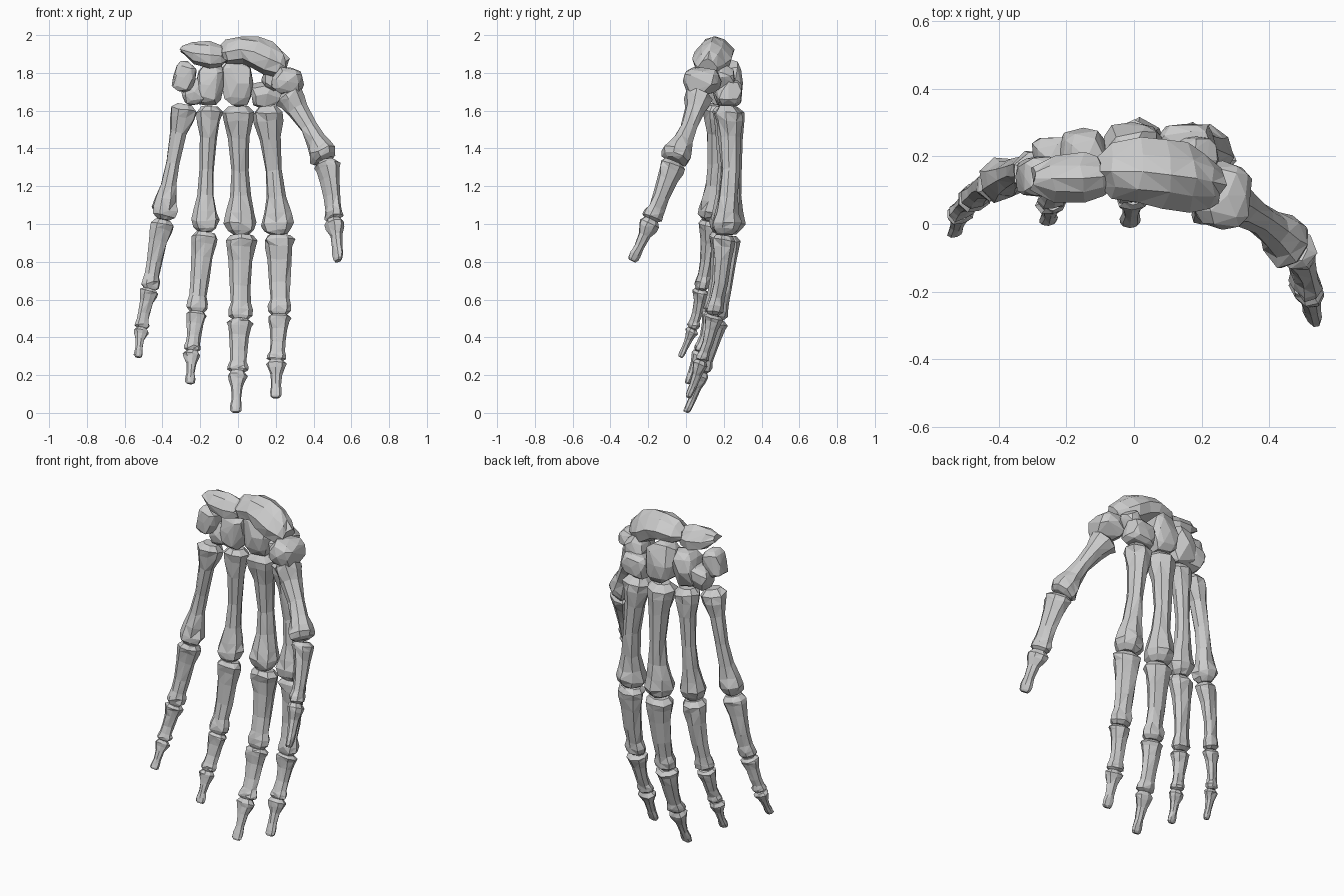
import bpy, bmesh, math, random
from mathutils import Vector, Matrix

if "Cube" in bpy.data.objects:
    bpy.data.objects.remove(bpy.data.objects["Cube"])

random.seed(4)
SIDES = 8


def finish(bm, name):
    bmesh.ops.recalc_face_normals(bm, faces=bm.faces[:])
    me = bpy.data.meshes.new(name)
    bm.to_mesh(me)
    bm.free()
    ob = bpy.data.objects.new(name, me)
    bpy.context.collection.objects.link(ob)
    return ob


def loft(rings, name):
    """Skin a list of point rings, alternate the facet diagonals, cap both ends."""
    bm = bmesh.new()
    vs = [[bm.verts.new(p) for p in ring] for ring in rings]
    for r0, r1 in zip(vs, vs[1:]):
        for i in range(len(r0)):
            j = (i + 1) % len(r0)
            if random.random() < .5:
                bm.faces.new((r0[i], r0[j], r1[j]))
                bm.faces.new((r0[i], r1[j], r1[i]))
            else:
                bm.faces.new((r0[i], r0[j], r1[i]))
                bm.faces.new((r0[j], r1[j], r1[i]))
    bm.faces.new(vs[0])
    bm.faces.new(vs[-1])
    return finish(bm, name)


# Long bone profiles: position, half width, half depth, palm groove depth
METACARPAL = [(-.01, .6, .55, 0), (.04, 1, 1, .1), (.11, .9, .95, .15), (.24, .64, .72, 0),
              (.5, .52, .6, 0), (.7, .62, .66, 0), (.83, .9, .82, 0),
              (.91, 1.02, 1.05, .2), (.965, .85, .92, .25), (1, .5, .55, .1)]
PHALANX = [(-.01, .7, .65, 0), (.05, 1, 1, .15), (.13, .92, .9, .2), (.3, .77, .7, .1),
           (.6, .66, .58, .1), (.8, .64, .56, 0), (.89, .78, .68, .1),
           (.965, .78, .72, .35), (1.01, .5, .45, .3)]
DISTAL = [(-.03, .7, .7, 0), (.07, 1.05, 1, .1), (.18, .92, .85, .1), (.36, .6, .62, 0),
          (.65, .5, .5, 0), (.84, .62, .48, .1), (.95, .58, .42, .1), (1, .4, .3, 0)]


def long_bone(name, a, b, hw, hd, angle, profile, bow):
    axis = (b - a).normalized()
    w = Vector((math.cos(angle), math.sin(angle), 0))
    w = (w - axis * w.dot(axis)).normalized()
    dorsal = w.cross(axis)
    length = (b - a).length
    rings = []
    for t, rw, rd, groove in profile:
        c = a.lerp(b, t) + dorsal * math.sin(math.pi * t) * bow * length
        ring = []
        for i in range(SIDES):
            th = 2 * math.pi * i / SIDES
            k = random.uniform(.92, 1.1)
            if i == 6:
                k *= 1 - groove
            slide = axis * length * random.uniform(-.012, .012) * (.02 < t < .97)
            ring.append(c + slide + w * math.cos(th) * hw * rw * k + dorsal * math.sin(th) * hd * rd * k)
        rings.append(ring)
    return loft(rings, name)


# Each digit: joint points from wrist to tip, half width per bone, turn about z
DIGITS = {
    "little": ([(-.28, .15, 1.63), (-.395, .12, 1.02), (-.467, .078, .655), (-.513, .035, .445), (-.53, -.03, .295)],
               [.07, .066, .052, .04], .4),
    "ring": ([(-.15, .2, 1.62), (-.175, .175, .955), (-.218, .125, .535), (-.243, .065, .325), (-.255, .005, .155)],
             [.07, .073, .056, .043], .15),
    "middle": ([(0, .225, 1.62), (.018, .22, .94), (.012, .165, .495), (-.003, .085, .215), (-.012, .0, .003)],
               [.084, .083, .068, .05], 0),
    "index": ([(.155, .22, 1.62), (.217, .2, .94), (.22, .145, .52), (.203, .08, .275), (.2, .01, .08)],
              [.084, .081, .062, .05], -.15),
    "thumb": ([(.26, .075, 1.69), (.465, -.065, 1.33), (.507, -.185, 1.02), (.53, -.285, .805)],
              [.082, .076, .057], -.95),
}
for digit, (pts, widths, angle) in DIGITS.items():
    n = len(widths)
    for i in range(n):
        a, b = Vector(pts[i]), Vector(pts[i + 1])
        gap = (b - a).normalized() * .004
        if i == 0:
            part, prof, bow, deep = "metacarpal", METACARPAL, .035, .95
        elif i == n - 1:
            part, prof, bow, deep = "distal_phalanx", DISTAL, .02, .85
        else:
            part, prof, deep = "proximal_phalanx" if i == 1 else "middle_phalanx", PHALANX, .85
            bow = .04
        end = b if i == n - 1 else b - gap
        long_bone(f"{digit}_{part}", a + gap, end, widths[i], widths[i] * deep, angle, prof, bow)


def wrist_arch(name, stations):
    """Curved wrist bone lofted along x, wider below: x, y, z, half depth, half height."""
    rings = []
    for x, y, z, ry, rz in stations:
        ring = []
        for i in range(SIDES):
            c, s = math.cos(2 * math.pi * i / SIDES), math.sin(2 * math.pi * i / SIDES)
            k = random.uniform(.94, 1.08)
            lean = .35 * rz * s * (x > .05) + random.uniform(-.01, .01)
            ring.append(Vector((x + lean, y + ry * c * k * (1 - .35 * s), z + rz * s * k)))
        rings.append(ring)
    return loft(rings, name)


# First wrist row
wrist_arch("scaphoid_and_lunate", [
    (-.1, .155, 1.905, .045, .03), (-.06, .155, 1.91, .08, .062), (.02, .155, 1.925, .095, .073),
    (.09, .145, 1.912, .1, .08), (.16, .135, 1.875, .1, .085), (.215, .125, 1.85, .08, .068),
    (.25, .115, 1.83, .05, .045)])
wrist_arch("triquetral", [
    (-.3, .135, 1.925, .035, .02), (-.24, .135, 1.905, .068, .06),
    (-.15, .135, 1.895, .075, .07), (-.09, .14, 1.89, .055, .055), (-.07, .14, 1.89, .035, .035)])


def carpal(name, centre, size, tilt):
    """Blocky, uneven pebble filling the given half sizes."""
    bm = bmesh.new()
    bmesh.ops.create_icosphere(bm, subdivisions=2, radius=1)
    for v in bm.verts:
        p = Vector([math.copysign(abs(c) ** .65, c) for c in v.co])
        v.co = p * random.uniform(.94, 1.06)
    # Thin out to a coarse faceted hull
    bmesh.ops.delete(bm, geom=random.sample(bm.verts[:], 10), context='VERTS')
    hull = bmesh.ops.convex_hull(bm, input=bm.verts[:])
    junk = {g for k in ("geom_interior", "geom_unused") for g in hull[k] if isinstance(g, bmesh.types.BMVert)}
    bmesh.ops.delete(bm, geom=list(junk), context='VERTS')
    bm.transform(Matrix.Translation(centre) @ Matrix.Rotation(tilt, 4, 'Y') @ Matrix.Diagonal((*size, 1)))
    return finish(bm, name)


# Second wrist row
for args in [
    ("pisiform", (-.285, .14, 1.775), (.06, .062, .088), .2),
    ("hamate_outer", (-.23, .19, 1.7), (.072, .07, .07), -.3),
    ("hamate", (-.15, .195, 1.735), (.078, .085, .112), .1),
    ("capitate", (-.003, .22, 1.745), (.088, .082, .125), 0),
    ("trapezoid", (.155, .225, 1.69), (.088, .075, .072), -.2),
    ("trapezoid_upper", (.185, .19, 1.77), (.058, .07, .062), .5),
    ("trapezium", (.262, .085, 1.755), (.088, .1, .075), .2),
]:
    carpal(*args)
